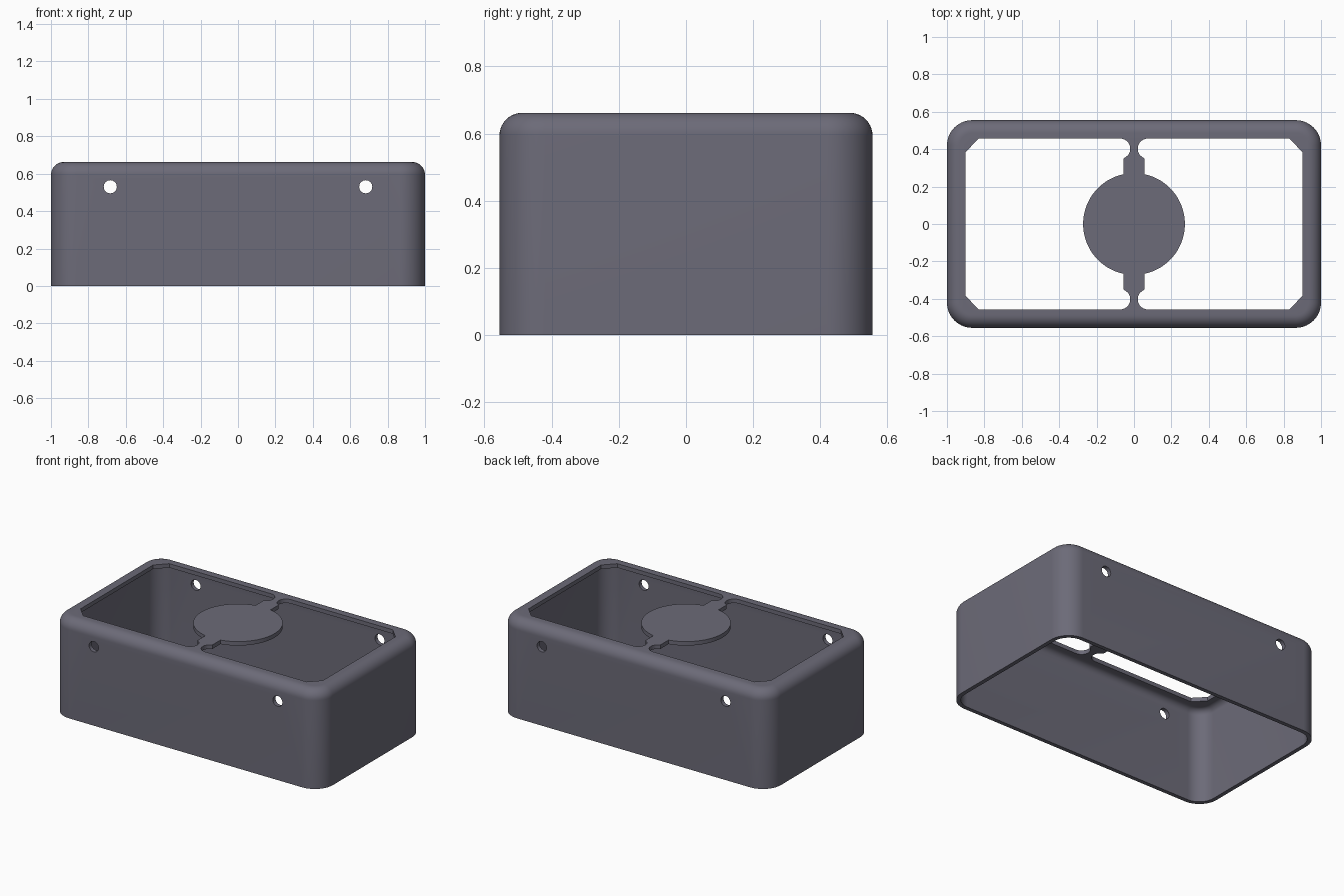
import bpy, bmesh, math
from math import sin, cos, pi

if "Cube" in bpy.data.objects:
    bpy.data.objects.remove(bpy.data.objects["Cube"])

HX, HY, H = 1.0, 0.555, 0.662      # half width, half depth, height
CORNER, EDGE, WALL = 0.135, 0.068, 0.027
SEG = 14

grey = bpy.data.materials.new("slate grey")
colour = (0.15, 0.146, 0.188, 1)
grey.diffuse_color = colour
grey.use_nodes = True
grey.node_tree.nodes["Principled BSDF"].inputs["Base Color"].default_value = colour


def make_object(name, bm):
    bmesh.ops.recalc_face_normals(bm, faces=bm.faces)
    mesh = bpy.data.meshes.new(name)
    bm.to_mesh(mesh)
    bm.free()
    mesh.materials.append(grey)
    ob = bpy.data.objects.new(name, mesh)
    bpy.context.collection.objects.link(ob)
    return ob


def rounded_ring(bm, inset, z):
    """Rounded rectangle of vertices, inset from the outer wall."""
    r = CORNER - inset
    ring = []
    for q, (sx, sy) in enumerate([(1, 1), (-1, 1), (-1, -1), (1, -1)]):
        for i in range(SEG + 1):
            a = (q + i / SEG) * pi / 2
            ring.append(bm.verts.new((sx * (HX - CORNER) + r * cos(a),
                                      sy * (HY - CORNER) + r * sin(a), z)))
    return ring


def bridge(bm, a, b):
    for i in range(len(a)):
        j = (i + 1) % len(a)
        bm.faces.new((a[i], a[j], b[j], b[i]))


def shell_side(bm, offset):
    """One skin of the box: straight wall, rolled top edge and flat top."""
    r = EDGE - offset
    rings = [rounded_ring(bm, offset, 0)]
    for i in range(11):
        a = i / 10 * pi / 2
        rings.append(rounded_ring(bm, EDGE - r * cos(a), H - EDGE + r * sin(a)))
    for a, b in zip(rings, rings[1:]):
        bridge(bm, a, b)
    bm.faces.new(rings[-1])
    return rings[0]


def window_cutter(side):
    """Prism for one top window, beside the disc and its two tabs."""
    half = [(0.90, 0.385), (0.83, 0.457)]
    for i in range(15):                                   # rounded relief at the tab
        a = math.radians(90 + 130 * i / 14)
        half.append((0.075 + 0.055 * cos(a), 0.402 + 0.055 * sin(a)))
    half.append((0.056, 0.35))
    start = math.acos(0.056 / 0.272)
    for i in range(24):                                   # disc edge
        a = start * (1 - i / 24)
        half.append((0.272 * cos(a), 0.272 * sin(a)))
    outline = half + [(0.272, 0)] + [(x, -y) for x, y in reversed(half)]
    bm = bmesh.new()
    low = [bm.verts.new((side * x, y, H - 0.15)) for x, y in outline]
    high = [bm.verts.new((side * x, y, H + 0.1)) for x, y in outline]
    bridge(bm, low, high)
    bm.faces.new(low)
    bm.faces.new(high)
    return make_object("window_cutter", bm)


def hole_cutter(side):
    """Rod that drills the front and back screw holes on one side."""
    bm = bmesh.new()
    low, high = ([bm.verts.new((side * 0.683 + 0.035 * cos(i * pi / 16), y,
                                0.53 + 0.035 * sin(i * pi / 16))) for i in range(32)]
                 for y in (-0.8, 0.8))
    bridge(bm, low, high)
    bm.faces.new(low)
    bm.faces.new(high)
    return make_object("hole_cutter", bm)


# Open-bottomed shell
bm = bmesh.new()
bridge(bm, shell_side(bm, 0), shell_side(bm, WALL))
box = make_object("box_cover", bm)

# Cut the top windows and the screw holes
for cutter in [f(s) for f in (window_cutter, hole_cutter) for s in (1, -1)]:
    mod = box.modifiers.new("cut", 'BOOLEAN')
    mod.operation = 'DIFFERENCE'
    mod.solver = 'EXACT'
    mod.object = cutter
    bpy.context.view_layer.objects.active = box
    bpy.ops.object.modifier_apply(modifier=mod.name)
    bpy.data.objects.remove(cutter)

# Smooth rounded edges, crisp cut edges
bpy.ops.object.select_all(action='DESELECT')
box.select_set(True)
bpy.context.view_layer.objects.active = box
bpy.ops.object.shade_smooth_by_angle(angle=math.radians(30))
